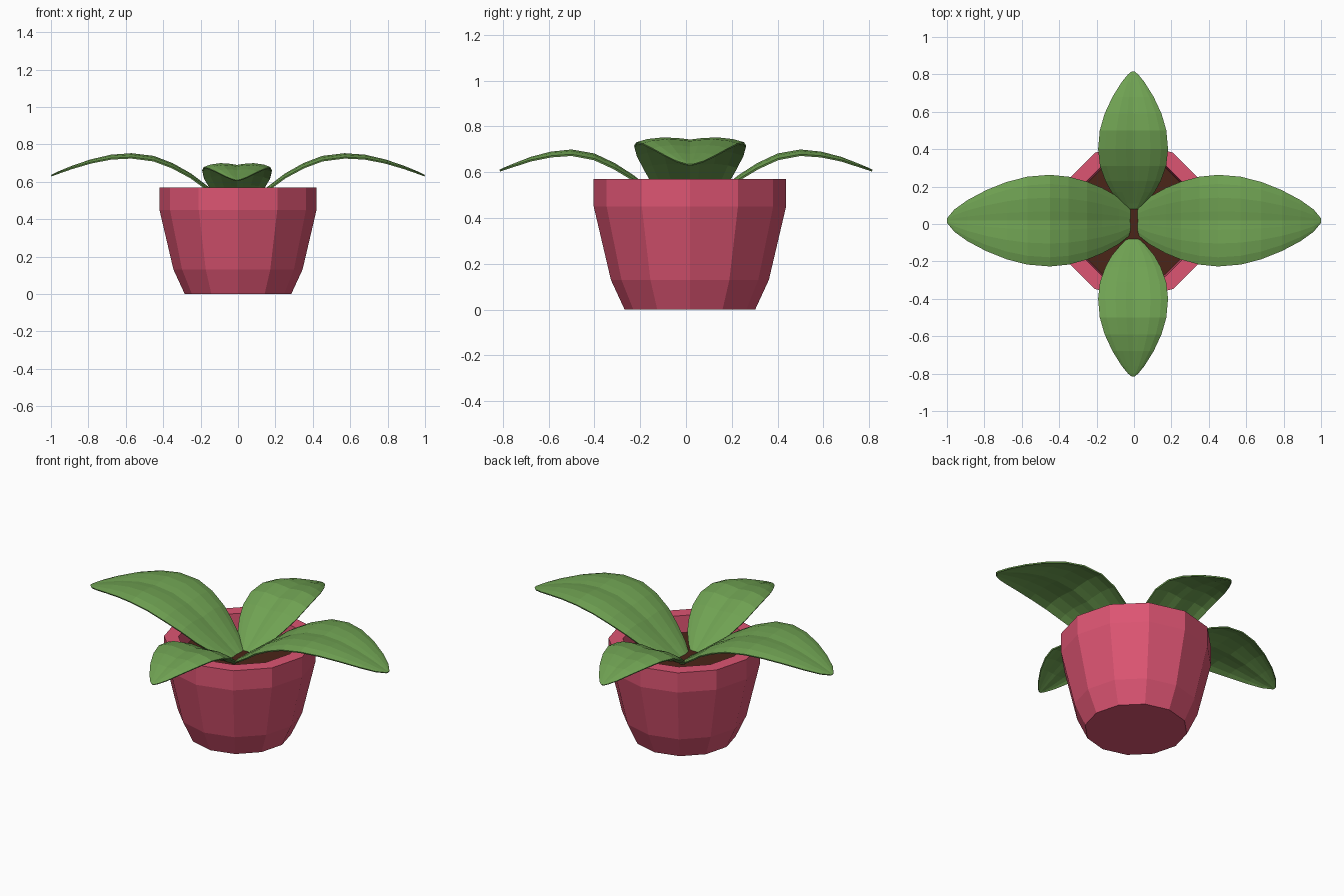
import bpy
import math

if "Cube" in bpy.data.objects:
    bpy.data.objects.remove(bpy.data.objects["Cube"])

SIDES = 12
CY = 0.017


def material(name, color):
    m = bpy.data.materials.new(name)
    m.diffuse_color = (*color, 1)
    m.use_nodes = True
    m.node_tree.nodes["Principled BSDF"].inputs["Base Color"].default_value = m.diffuse_color
    return m


def add_mesh(name, verts, faces, mat):
    me = bpy.data.meshes.new(name)
    me.from_pydata(verts, [], faces)
    me.materials.append(mat)
    ob = bpy.data.objects.new(name, me)
    bpy.context.collection.objects.link(ob)
    return ob


def ring(r, z):
    return [(r * math.cos(2 * math.pi * i / SIDES),
             CY + r * math.sin(2 * math.pi * i / SIDES), z) for i in range(SIDES)]


def lathe(name, profile, mat, cap_start=False, cap_end=False):
    verts = [v for r, z in profile for v in ring(r, z)]
    faces = []
    for k in range(len(profile) - 1):
        a, b = k * SIDES, (k + 1) * SIDES
        for i in range(SIDES):
            j = (i + 1) % SIDES
            faces.append((a + i, a + j, b + j, b + i))
    if cap_start:
        faces.append(tuple(reversed(range(SIDES))))
    if cap_end:
        n = (len(profile) - 1) * SIDES
        faces.append(tuple(range(n, n + SIDES)))
    return add_mesh(name, verts, faces, mat)


def leaf(name, stations, angle, centre, mat):
    # stations: (distance, height, half width); cross-section has a shallow midrib
    section = [(-1, -0.012), (-0.8, 0.002), (-0.5, 0.01), (-0.2, 0.006), (0, 0),
               (0.2, 0.006), (0.5, 0.01), (0.8, 0.002), (1, -0.012)]
    n = len(section)
    c, s = math.cos(angle), math.sin(angle)
    wmax = max(st[2] for st in stations)
    verts = []
    for d, z, w in stations:
        for u, dz in section:
            x, y = d, u * w
            verts.append((centre[0] + x * c - y * s, centre[1] + x * s + y * c,
                          z + dz * w / wmax))
    faces = [(k * n + i, (k + 1) * n + i, (k + 1) * n + i + 1, k * n + i + 1)
             for k in range(len(stations) - 1) for i in range(n - 1)]
    ob = add_mesh(name, verts, faces, mat)
    mod = ob.modifiers.new("thickness", "SOLIDIFY")
    mod.thickness = 0.008
    mod.offset = -1
    return ob


pink = material("pot_pink", (0.72, 0.09, 0.17))
brown = material("soil_brown", (0.07, 0.018, 0.009))
green = material("leaf_green", (0.16, 0.36, 0.085))

# Faceted pot with a rim and an inner wall
lathe("pot", [(0.285, 0), (0.345, 0.13), (0.42, 0.45), (0.42, 0.57),
              (0.34, 0.57), (0.33, 0.45)], pink, cap_start=True)
# Soil
lathe("soil", [(0.335, 0.47)], brown, cap_end=True)

# Two long side leaves
long_leaf = [(0.0, 0.455, 0.06), (0.08, 0.51, 0.125), (0.17, 0.575, 0.175),
             (0.25, 0.635, 0.208), (0.35, 0.69, 0.235), (0.45, 0.728, 0.245),
             (0.57, 0.743, 0.235), (0.68, 0.736, 0.207), (0.79, 0.712, 0.163),
             (0.89, 0.68, 0.11), (0.96, 0.653, 0.06), (1.0, 0.636, 0.012)]
# Two shorter leaves front and back
short_leaf = [(0.06, 0.455, 0.01), (0.11, 0.49, 0.065), (0.17, 0.535, 0.115),
              (0.23, 0.58, 0.148), (0.31, 0.63, 0.177), (0.4, 0.672, 0.187),
              (0.5, 0.69, 0.178), (0.59, 0.682, 0.152), (0.68, 0.661, 0.11),
              (0.76, 0.632, 0.06), (0.8, 0.617, 0.027), (0.815, 0.61, 0.008)]

leaf("right_leaf", long_leaf, 0, (0, 0.018), green)
leaf("left_leaf", long_leaf, math.pi, (0, 0.018), green)
leaf("back_leaf", short_leaf, math.pi / 2, (-0.005, 0), green)
leaf("front_leaf", short_leaf, -math.pi / 2, (-0.005, 0), green)
